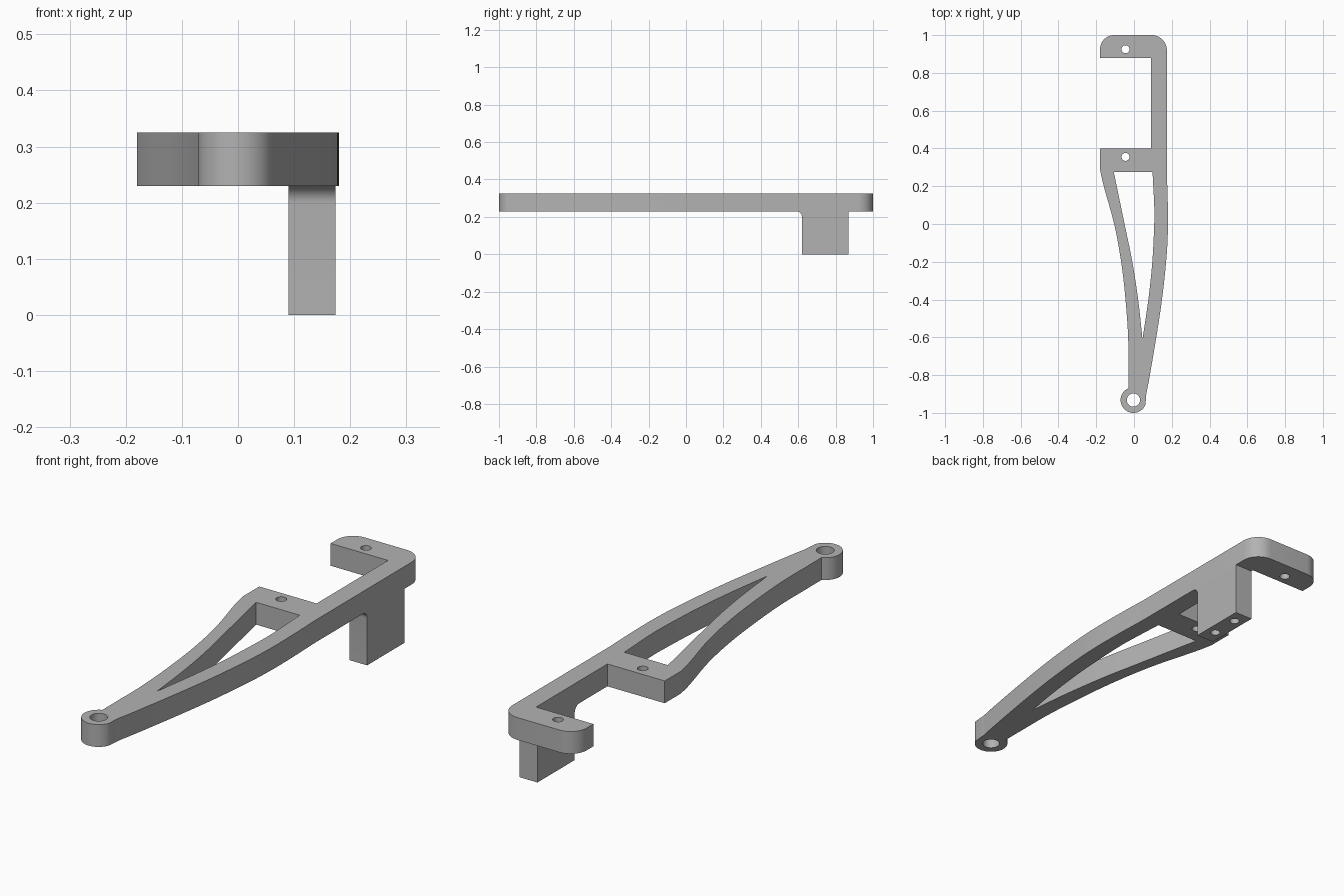
import bpy, bmesh, math
from mathutils import Matrix, Vector

cube = bpy.data.objects.get("Cube")
if cube:
    bpy.data.objects.remove(cube, do_unlink=True)

grey = bpy.data.materials.new("plain grey")
grey.use_nodes = True
grey.diffuse_color = (0.45, 0.45, 0.45, 1)
grey.node_tree.nodes["Principled BSDF"].inputs["Base Color"].default_value = grey.diffuse_color

BASE, TOP = 0.23, 0.325      # underside and top of the flat arm
INNER, OUTER = 0.09, 0.174   # sides of the straight rail


def arc(cx, cy, r, start, end, n=12):
    angles = [math.radians(start + (end - start) * i / n) for i in range(n + 1)]
    return [(cx + r * math.cos(a), cy + r * math.sin(a)) for a in angles]


def circle(cx, cy, r, n=32):
    return arc(cx, cy, r, 0, 360, n)[:-1]


def spline(points, n=6):
    """Smooth path through the points."""
    p = [Vector(q) for q in points]
    p = [2 * p[0] - p[1]] + p + [2 * p[-1] - p[-2]]
    path = []
    for a, b, c, d in zip(p, p[1:], p[2:], p[3:]):
        for i in range(n):
            t = i / n
            path.append(tuple(0.5 * (2 * b + (c - a) * t + (2 * a - 5 * b + 4 * c - d) * t**2
                                     + (3 * b - a - 3 * c + d) * t**3)))
    return path + [tuple(points[-1])]


def prism(name, loops, low, high, turn=Matrix()):
    """Extrude an outline, with any further loops as holes."""
    bm = bmesh.new()
    edges = []
    for loop in loops:
        verts = [bm.verts.new((x, y, low)) for x, y in loop]
        edges += [bm.edges.new((v, verts[i - 1])) for i, v in enumerate(verts)]
    bmesh.ops.triangle_fill(bm, use_beauty=True, edges=edges)
    grown = bmesh.ops.extrude_face_region(bm, geom=bm.faces[:])["geom"]
    moved = [g for g in grown if isinstance(g, bmesh.types.BMVert)]
    bmesh.ops.translate(bm, verts=moved, vec=(0, 0, high - low))
    bm.transform(turn)
    bmesh.ops.recalc_face_normals(bm, faces=bm.faces[:])
    mesh = bpy.data.meshes.new(name)
    bm.to_mesh(mesh)
    bm.free()
    mesh.materials.append(grey)
    obj = bpy.data.objects.new(name, mesh)
    bpy.context.collection.objects.link(obj)
    return obj


def smooth(obj):
    bpy.ops.object.select_all(action="DESELECT")
    obj.select_set(True)
    bpy.context.view_layer.objects.active = obj
    bpy.ops.object.shade_smooth_by_angle(angle=math.radians(30))


# Arm outline: hooked end, straight rail, bowed side, pivot eye, inner strut, tab
outline = arc(-0.105, 0.925, 0.075, 180, 90)
outline += arc(OUTER - 0.08, 0.92, 0.08, 90, 0)
outline += spline([(OUTER, 0.27), (0.179, 0.1), (0.179, -0.05), (0.17, -0.2),
                   (0.148, -0.4), (0.118, -0.6), (0.084, -0.8), (0.065, -0.9)])
outline += arc(-0.003, -0.932, 0.068, -20, -247, 32)
outline += spline([(-0.03, -0.78), (-0.031, -0.6), (-0.045, -0.4), (-0.068, -0.2),
                   (-0.105, 0), (-0.16, 0.2), (-0.18, 0.29)])
outline += [(-0.18, 0.4), (INNER, 0.4), (INNER, 0.88), (-0.18, 0.88)]

# Long tapering window between the two struts
window = spline([(0.098, 0.275), (0.107, 0.1), (0.107, 0), (0.097, -0.2),
                 (0.076, -0.4), (0.045, -0.61)])
window += spline([(0.045, -0.61), (0.022, -0.4), (-0.009, -0.2),
                  (-0.05, 0), (-0.107, 0.275)])[1:]

holes = [circle(-0.003, -0.932, 0.035), circle(-0.045, 0.925, 0.021), circle(-0.045, 0.355, 0.021)]
smooth(prism("arm", [outline, window] + holes, BASE, TOP))

# Foot under the rail, filleted at its front, profile drawn in depth and height
profile = [(0.87, BASE), (0.87, 0), (0.62, 0)] + arc(0.59, BASE - 0.03, 0.03, 0, 90, 8)
sideways = Matrix(((0, 0, 1, 0), (1, 0, 0, 0), (0, 1, 0, 0), (0, 0, 0, 1)))
foot = prism("foot", [profile], INNER, OUTER, sideways)

# Blind screw holes in the foot
for y in (0.685, 0.81):
    cutter = prism("screw_hole_cutter", [circle((INNER + OUTER) / 2, y, 0.02, 24)], -0.05, 0.12)
    cutter.hide_render = True
    cut = foot.modifiers.new("screw hole", "BOOLEAN")
    cut.operation, cut.solver, cut.object = "DIFFERENCE", "EXACT", cutter
    bpy.context.view_layer.objects.active = foot
    bpy.ops.object.modifier_apply(modifier=cut.name)
    bpy.data.objects.remove(cutter, do_unlink=True)
smooth(foot)
